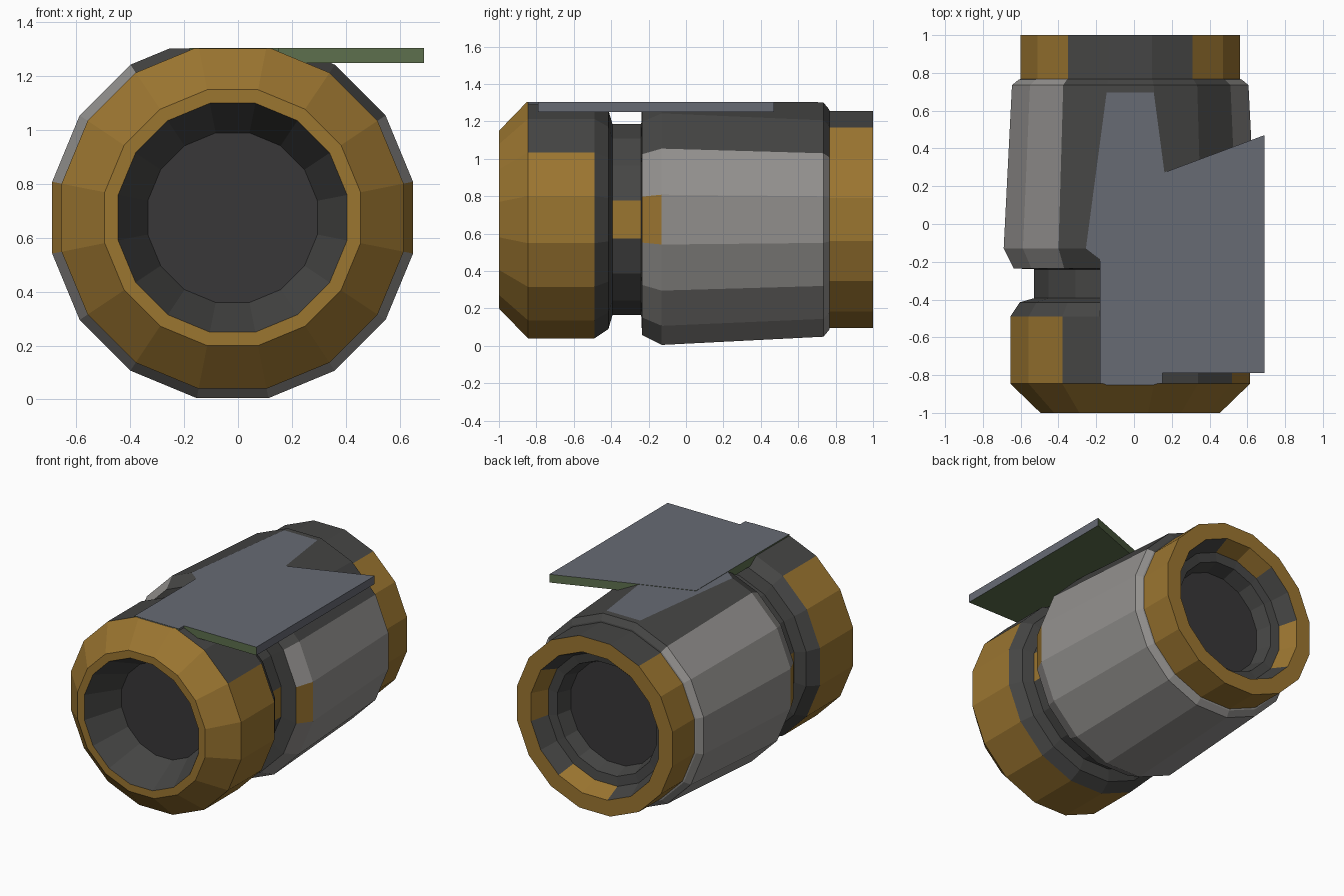
import bpy, bmesh, math
from mathutils import Vector

if "Cube" in bpy.data.objects:
    bpy.data.objects.remove(bpy.data.objects["Cube"])

CX, CZ, N = -0.02, 0.675, 16      # axis of the barrel and its side count
TOP = 1.303                       # height where the flat top trims the barrel


def mat(name, r, g, b):
    m = bpy.data.materials.new(name)
    m.diffuse_color = (r, g, b, 1)
    m.use_nodes = True
    m.node_tree.nodes["Principled BSDF"].inputs["Base Color"].default_value = m.diffuse_color
    return m


ORANGE = mat("orange", 0.33, 0.18, 0.03)
DARK = mat("dark_grey", 0.06, 0.06, 0.058)
STEEL = mat("steel", 0.29, 0.28, 0.27)
LENS = mat("lens", 0.04, 0.038, 0.04)
SLATE = mat("slate", 0.135, 0.145, 0.175)
GREEN = mat("green", 0.11, 0.16, 0.075)
MATS = [ORANGE, DARK, STEEL, LENS, SLATE, GREEN]


def finish(name, bm):
    bmesh.ops.recalc_face_normals(bm, faces=bm.faces)
    me = bpy.data.meshes.new(name)
    bm.to_mesh(me)
    bm.free()
    for m in MATS:
        me.materials.append(m)
    ob = bpy.data.objects.new(name, me)
    bpy.context.collection.objects.link(ob)
    return ob


def lathe(name, profile, colour, cap=None):
    """Turn (y, flat radius) points around the barrel axis.
    colour(segment, face angle) picks the material; cap closes the last ring."""
    bm = bmesh.new()
    rings = []
    for y, a in profile:
        r = a / math.cos(math.pi / N)
        rings.append([bm.verts.new((CX + r * math.cos((k - .5) * math.tau / N), y,
                                    CZ + r * math.sin((k - .5) * math.tau / N)))
                      for k in range(N)])
    for s in range(len(rings) - 1):
        for k in range(N):
            j = (k + 1) % N
            f = bm.faces.new((rings[s][k], rings[s][j], rings[s + 1][j], rings[s + 1][k]))
            f.material_index = MATS.index(colour(s, k * 360 / N))
    if cap:
        bm.faces.new(rings[-1]).material_index = MATS.index(cap)
    # trim the crown flat
    cut = bmesh.ops.bisect_plane(bm, geom=bm.verts[:] + bm.edges[:] + bm.faces[:],
                                 plane_co=Vector((0, 0, TOP)), plane_no=Vector((0, 0, 1)),
                                 clear_outer=True)
    edges = [e for e in cut["geom_cut"] if isinstance(e, bmesh.types.BMEdge) and e.is_boundary]
    if edges:
        for f in bmesh.ops.contextual_create(bm, geom=edges)["faces"]:
            f.material_index = MATS.index(SLATE)
    return finish(name, bm)


# front collar: neck side first, over the rim, into the recessed lens
def front_colour(s, ang):
    if s < 2 or s > 4:
        return DARK
    return DARK if s == 2 and 40 < ang < 120 else ORANGE


lathe("front_collar",
      [(-.39, .50), (-.415, .585), (-.49, .635), (-.845, .635), (-1, .475), (-1, .425), (-.76, .315)],
      front_colour, LENS)

# narrow neck between collar and sleeve
lathe("neck", [(-.42, .51), (-.20, .51)],
      lambda s, ang: ORANGE if ang in (0, 180) else DARK)


# main sleeve with an orange stripe along each side
def sleeve_colour(s, ang):
    if s == 1 and ang in (0, 180):
        return ORANGE
    if s == 0:
        return DARK
    return DARK if 40 < ang < 120 else STEEL


lathe("sleeve", [(-.24, .50), (-.235, .617), (-.13, .67), (.735, .626), (.765, .59), (.77, .57)],
      lambda s, ang: sleeve_colour(min(s, 2), ang))


# rear collar with a stepped recess
def rear_colour(s, ang):
    if s == 0:
        return DARK if 60 < ang < 120 else ORANGE
    if s == 2:
        return ORANGE if int(ang / 22.5) % 4 < 2 else DARK
    return ORANGE if s == 1 else DARK


lathe("rear_collar",
      [(.755, .58), (1, .58), (1, .475), (.88, .43), (.87, .37), (.77, .34)], rear_colour, LENS)

# flat plate overhanging one side
outline = [(-.18, -.845), (.15, -.845), (.15, -.79), (.69, -.79), (.69, .47),
           (.18, .28), (-.18, .15)]
bm = bmesh.new()
base = bm.faces.new([bm.verts.new((x, y, 1.25)) for x, y in outline])
ext = bmesh.ops.extrude_face_region(bm, geom=[base], use_keep_orig=True)
bmesh.ops.translate(bm, vec=(0, 0, .055),
                    verts=[v for v in ext["geom"] if isinstance(v, bmesh.types.BMVert)])
bmesh.ops.recalc_face_normals(bm, faces=bm.faces)
for f in bm.faces:
    up, side = f.normal.z > .5, f.normal.x > .9
    f.material_index = MATS.index(SLATE if up or side else GREEN)
finish("top_plate", bm)
